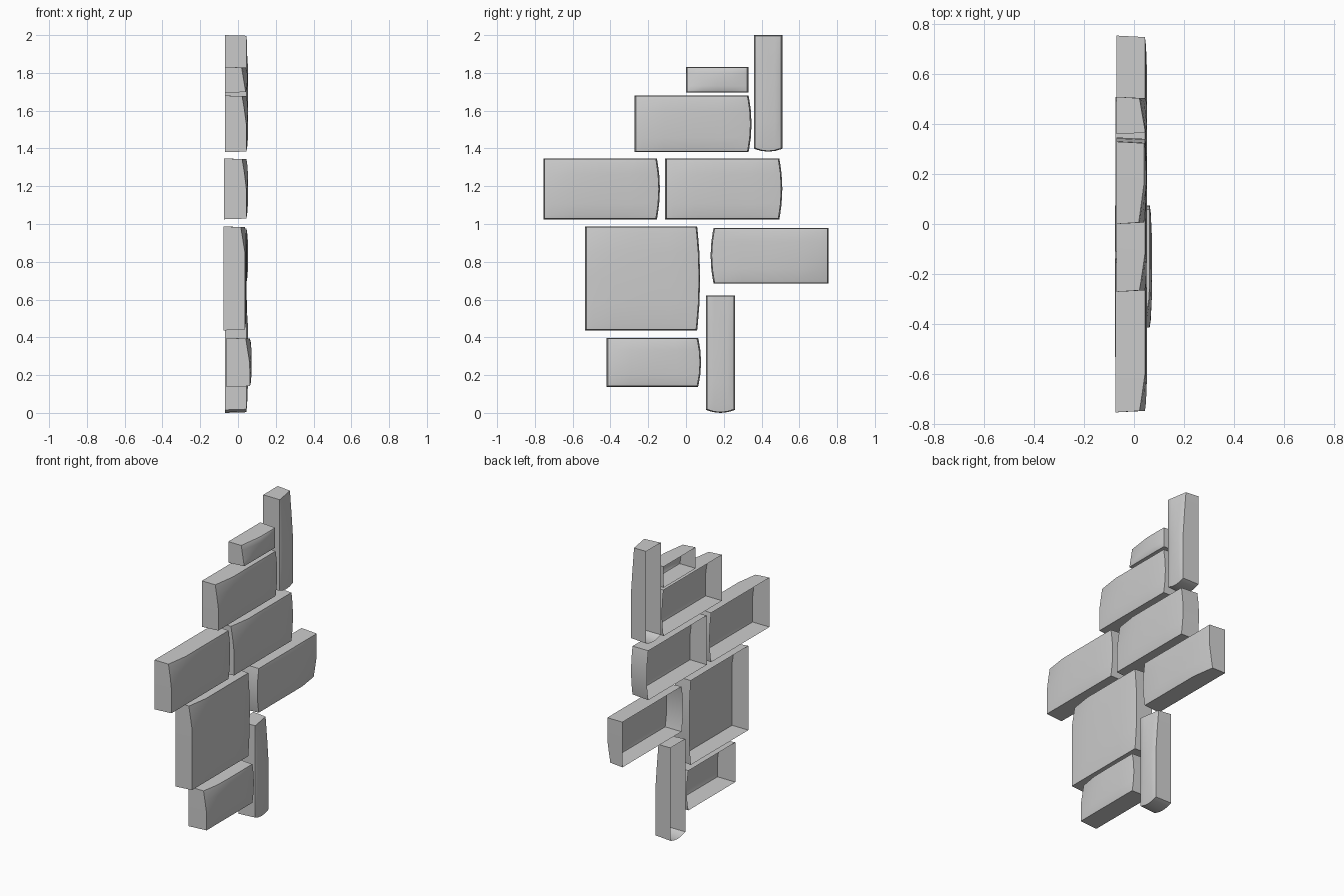
import bpy, bmesh, math

if "Cube" in bpy.data.objects:
    bpy.data.objects.remove(bpy.data.objects["Cube"])

N = 6  # grid divisions across each stone's face


def stone(name, y0, y1, z0, z1, back, front, bulge, corner):
    """Open-backed stone: softly worn front, one bulged end ('+y','-y','-z'), one worn corner."""
    bm = bmesh.new()
    w, h = y1 - y0, z1 - z0
    stops = [0, 0.06, 0.25, 0.5, 0.75, 0.94, 1]
    b = 0.016

    def outline(u, v, inset):
        y, z = y0 + u * w, z0 + v * h
        y += inset * (1 - 2 * u)
        z += inset * 0.6 * (1 - 2 * v)
        bow_v, bow_u = (2 * v - 1) ** 2, (2 * u - 1) ** 2
        if bulge == '+y':
            y -= b * bow_v * u
        elif bulge == '-y':
            y += b * bow_v * (1 - u)
        elif bulge == '-z':
            z += b * bow_u * (1 - v)
        return y, z

    def depth(u, v):
        x = front - 0.009 * max(abs(2 * u - 1) ** 5, abs(2 * v - 1) ** 5)
        if corner:
            cu, cv = corner
            d = math.hypot((u - cu) * min(w, 2 * h), (v - cv) * min(h, 2 * w))
            x -= 0.022 * max(0, 1 - d / 0.14)
        return x

    grid = [[bm.verts.new((depth(u, v), *outline(u, v, 0.006))) for v in stops] for u in stops]
    for i in range(N):
        for j in range(N):
            bm.faces.new((grid[i][j], grid[i + 1][j], grid[i + 1][j + 1], grid[i][j + 1]))

    # side walls running back to the open rim
    loop = ([(i, 0) for i in range(N)] + [(N, j) for j in range(N)]
            + [(i, N) for i in range(N, 0, -1)] + [(0, j) for j in range(N, 0, -1)])
    rim = [bm.verts.new((back, *outline(stops[i], stops[j], 0.0))) for i, j in loop]
    edge = [grid[i][j] for i, j in loop]
    for k in range(len(loop)):
        n = (k + 1) % len(loop)
        bm.faces.new((edge[n], edge[k], rim[k], rim[n]))

    me = bpy.data.meshes.new(name)
    bm.to_mesh(me)
    bm.free()
    ob = bpy.data.objects.new(name, me)
    bpy.context.collection.objects.link(ob)
    bpy.ops.object.select_all(action='DESELECT')
    ob.select_set(True)
    bpy.context.view_layer.objects.active = ob
    bpy.ops.object.shade_smooth_by_angle(angle=math.radians(35))


# name, y range, z range, back x, front x, bulged end, worn corner
stone("upright_stone_top", 0.36, 0.51, 1.383, 2.0, -0.07, 0.053, '-z', (1, 1))
stone("small_stone", 0.0, 0.33, 1.695, 1.832, -0.07, 0.05, None, (0, 1))
stone("upper_stone", -0.272, 0.347, 1.38, 1.68, -0.07, 0.053, '+y', (0, 1))
stone("middle_stone_left", -0.755, -0.138, 1.025, 1.347, -0.074, 0.053, '+y', (0, 1))
stone("middle_stone_right", -0.11, 0.51, 1.025, 1.347, -0.074, 0.053, '+y', (0, 1))
stone("large_stone", -0.534, 0.075, 0.437, 0.987, -0.076, 0.046, '+y', (0, 1))
stone("lower_stone_right", 0.13, 0.755, 0.685, 0.98, -0.07, 0.053, '-y', (1, 0))
stone("upright_stone_bottom", 0.106, 0.259, 0.0, 0.622, -0.069, 0.053, '-z', (1, 1))
stone("bottom_stone", -0.42, 0.08, 0.138, 0.397, -0.062, 0.072, '+y', (0, 1))
